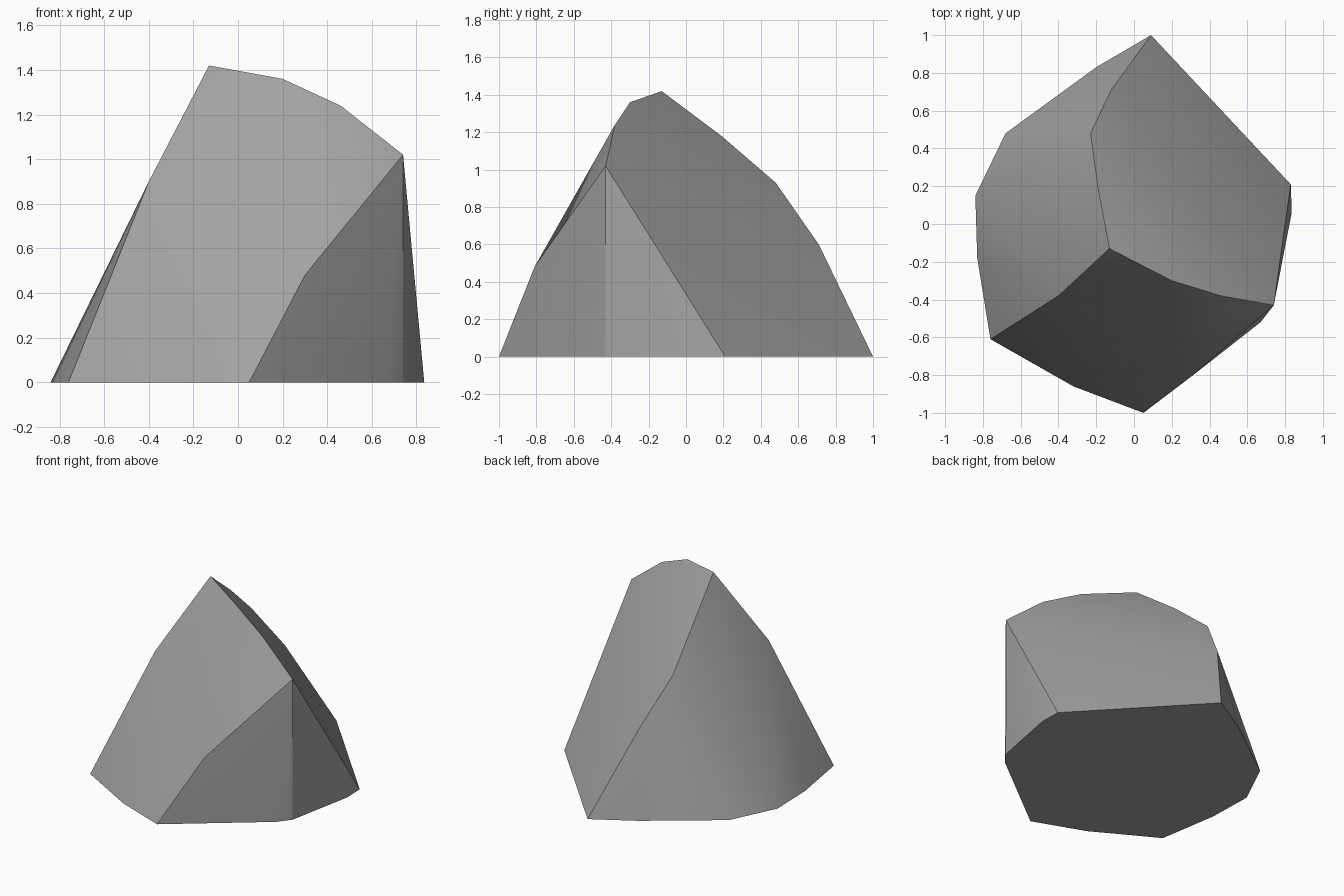
import bpy
import bmesh
import math

cube = bpy.data.objects.get("Cube")
if cube:
    bpy.data.objects.remove(cube, do_unlink=True)

# Footprint on the ground, counter-clockwise from the back tip
footprint = [(0.09, 1.0), (-0.20, 0.83), (-0.68, 0.48), (-0.84, 0.15),
             (-0.83, -0.18), (-0.76, -0.61), (-0.32, -0.86), (0.05, -1.0),
             (0.67, -0.52), (0.74, -0.43), (0.835, 0.06), (0.83, 0.21)]

# Crest running from the peak to the front corner
peak = (-0.13, -0.13, 1.42)
front_crest = [(0.20, -0.30, 1.36), (0.46, -0.38, 1.24), (0.74, -0.43, 1.02)]

# Ridges falling from the peak to the back, and down the two front edges
back_ridge = [(-0.19, 0.19, 1.18), (-0.23, 0.48, 0.93), (-0.12, 0.71, 0.60)]
front_edges = [(-0.40, -0.38, 0.90), (0.30, -0.81, 0.48)]

# One slight bulge in the middle of each broad broken face
bulges = [(-0.11, -0.57, 0.67), (0.35, 0.18, 0.64), (-0.50, 0.20, 0.62)]

# Wrap the corners in a faceted stone shell
points = [(x, y, 0) for x, y in footprint]
points += [peak] + front_crest + back_ridge + front_edges + bulges
bm = bmesh.new()
for p in points:
    bm.verts.new(p)
bmesh.ops.convex_hull(bm, input=bm.verts[:])
loose = [v for v in bm.verts if not v.link_faces]
bmesh.ops.delete(bm, geom=loose, context='VERTS')

# Merge the flat underside into a single face
bottom = [f for f in bm.faces if all(v.co.z < 0.001 for v in f.verts)]
bmesh.ops.dissolve_faces(bm, faces=bottom)
bmesh.ops.recalc_face_normals(bm, faces=bm.faces[:])

mesh = bpy.data.meshes.new("rock_chunk")
bm.to_mesh(mesh)
bm.free()
rock = bpy.data.objects.new("rock_chunk", mesh)
bpy.context.collection.objects.link(rock)

# Plain stone colour
stone = bpy.data.materials.new("stone_grey")
stone.use_nodes = True
colour = (0.36, 0.36, 0.36, 1)
stone.diffuse_color = colour
shader = next(n for n in stone.node_tree.nodes if n.type == 'BSDF_PRINCIPLED')
shader.inputs["Base Color"].default_value = colour
shader.inputs["Roughness"].default_value = 0.9
mesh.materials.append(stone)

# Smooth within each broad face, crisp along the ridges
bpy.ops.object.select_all(action='DESELECT')
rock.select_set(True)
bpy.context.view_layer.objects.active = rock
bpy.ops.object.shade_smooth_by_angle(angle=math.radians(26))
